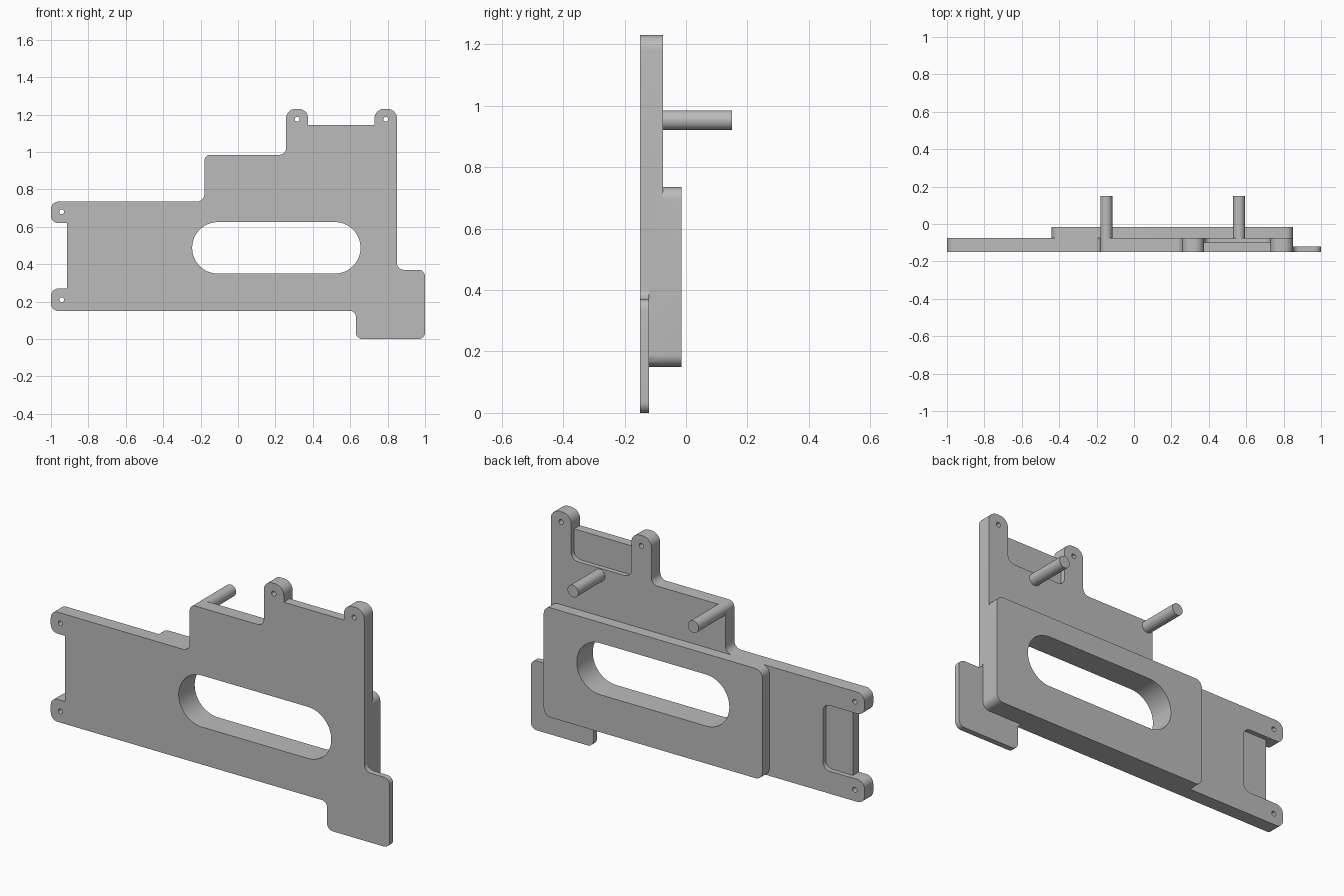
import bpy
import bmesh
import math
from mathutils import Vector

cube = bpy.data.objects.get("Cube")
if cube:
    bpy.data.objects.remove(cube)

grey = bpy.data.materials.new("plain grey")
grey.use_nodes = True
grey.diffuse_color = (0.5, 0.5, 0.5, 1)
grey.node_tree.nodes["Principled BSDF"].inputs["Base Color"].default_value = (0.5, 0.5, 0.5, 1)

FRONT, TAB_BACK, RECESS, BACK, PAD_BACK, PIN_END = -0.15, -0.12, -0.10, -0.075, -0.015, 0.15


def rounded(corners, steps=8):
    """Turn (x, z, radius) corners into an outline with tangent arcs."""
    outline = []
    for i, (x, z, r) in enumerate(corners):
        p = Vector((x, z))
        if r == 0:
            outline.append(p)
            continue
        a = (Vector(corners[i - 1][:2]) - p).normalized()
        b = (Vector(corners[(i + 1) % len(corners)][:2]) - p).normalized()
        centre = p + (a + b) * r          # all corners are right angles
        for k in range(steps + 1):
            t = math.pi / 2 * k / steps
            outline.append(centre - b * r * math.cos(t) - a * r * math.sin(t))
    return outline


def extrude(name, outline, y0, y1):
    bm = bmesh.new()
    face = bm.faces.new([bm.verts.new((p[0], y0, p[1])) for p in outline])
    grown = bmesh.ops.extrude_face_region(bm, geom=[face])["geom"]
    verts = [v for v in grown if isinstance(v, bmesh.types.BMVert)]
    bmesh.ops.translate(bm, verts=verts, vec=(0, y1 - y0, 0))
    bmesh.ops.recalc_face_normals(bm, faces=bm.faces)
    mesh = bpy.data.meshes.new(name)
    bm.to_mesh(mesh)
    bm.free()
    mesh.materials.append(grey)
    obj = bpy.data.objects.new(name, mesh)
    bpy.context.collection.objects.link(obj)
    return obj


def box(name, x0, x1, z0, z1, r, y0, y1, steps=8):
    corners = [(x0, z0, r), (x1, z0, r), (x1, z1, r), (x0, z1, r)]
    return extrude(name, rounded(corners, steps), y0, y1)


def disc(name, x, z, r, y0, y1, sides=32):
    ring = [(x + r * math.cos(math.tau * i / sides), z + r * math.sin(math.tau * i / sides))
            for i in range(sides)]
    return extrude(name, ring, y0, y1)


def select(obj):
    bpy.ops.object.select_all(action="DESELECT")
    obj.select_set(True)
    bpy.context.view_layer.objects.active = obj


def combine(target, tool, operation):
    select(target)
    mod = target.modifiers.new(operation, "BOOLEAN")
    mod.operation, mod.solver, mod.object = operation, "EXACT", tool
    bpy.ops.object.modifier_apply(modifier=mod.name)
    bpy.data.objects.remove(tool)


# Stepped main plate with two pairs of ears
plate = extrude("mounting_plate", rounded([
    (-1, 0.735, 0.04), (-0.18, 0.735, 0.04), (-0.18, 0.985, 0.032), (0.257, 0.985, 0.035),
    (0.257, 1.23, 0.05), (0.375, 1.23, 0.05), (0.375, 1.145, 0), (0.73, 1.145, 0),
    (0.73, 1.23, 0.05), (0.85, 1.23, 0.05), (0.85, 0.15, 0.04), (-1, 0.15, 0.04),
    (-1, 0.27, 0.04), (-0.915, 0.27, 0), (-0.915, 0.62, 0), (-1, 0.62, 0.04)]), FRONT, BACK)

# Thinned areas between the ears, cut from the back
combine(plate, box("top_recess", 0.375, 0.73, 0.99, 1.4, 0.04, RECESS, 0), "DIFFERENCE")
combine(plate, box("side_recess", -1.2, -0.755, 0.27, 0.62, 0.04, RECESS, 0), "DIFFERENCE")

# Raised back pad and thin foot tab
combine(plate, box("back_pad", -0.44, 0.85, 0.15, 0.735, 0.04, TAB_BACK, PAD_BACK), "UNION")
combine(plate, extrude("foot_tab", rounded([
    (0.8, 0.45, 0), (0.85, 0.45, 0), (0.85, 0.37, 0.035), (1, 0.37, 0.035), (1, 0, 0.035),
    (0.63, 0, 0.035), (0.63, 0.15, 0.03), (0.58, 0.15, 0), (0.58, 0.2, 0), (0.8, 0.2, 0)]),
    FRONT, TAB_BACK), "UNION")

# Long rounded window and ear holes
combine(plate, box("window", -0.245, 0.655, 0.35, 0.625, 0.137, -0.3, 0.3, 16), "DIFFERENCE")
for x, z in ((-0.943, 0.68), (-0.943, 0.21), (0.316, 1.175), (0.79, 1.175)):
    combine(plate, disc("ear_hole", x, z, 0.013, -0.3, 0.3, 16), "DIFFERENCE")

# Round pins on the back
pins = [disc(name, x, 0.953, 0.032, BACK, PIN_END)
        for name, x in (("right_pin", -0.148), ("left_pin", 0.562))]

for obj in [plate] + pins:
    select(obj)
    bpy.ops.object.shade_smooth_by_angle(angle=math.radians(30))
